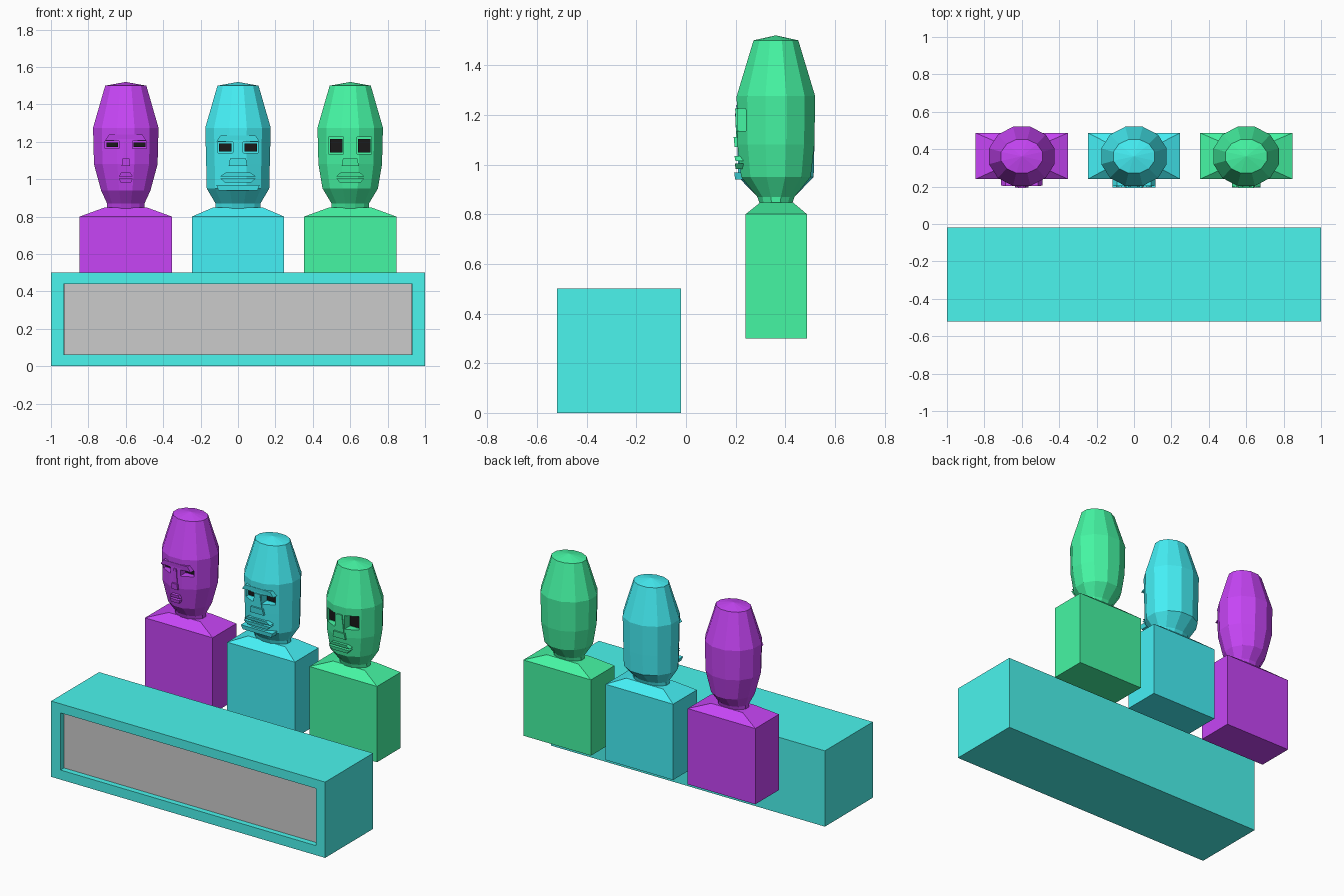
import bpy, bmesh, math

if "Cube" in bpy.data.objects:
    bpy.data.objects.remove(bpy.data.objects["Cube"])

def material(name, rgb):
    m = bpy.data.materials.new(name)
    m.diffuse_color = (*rgb, 1)
    m.use_nodes = True
    m.node_tree.nodes["Principled BSDF"].inputs["Base Color"].default_value = m.diffuse_color
    return m

def loft(name, rings, mat=None, peak=0):
    """Skin a stack of equal-count point rings; cap the ends, raising the top if peaked."""
    bm = bmesh.new()
    vs = [[bm.verts.new(p) for p in r] for r in rings]
    n = len(vs[0])
    for a, b in zip(vs, vs[1:]):
        for i in range(n):
            bm.faces.new((a[i], a[(i + 1) % n], b[(i + 1) % n], b[i]))
    bm.faces.new(vs[0][::-1])
    top = bm.faces.new(vs[-1])
    if peak:
        tip = bmesh.ops.poke(bm, faces=[top])["verts"][0]
        tip.co.z += peak
    bmesh.ops.recalc_face_normals(bm, faces=bm.faces)
    me = bpy.data.meshes.new(name)
    bm.to_mesh(me)
    bm.free()
    ob = bpy.data.objects.new(name, me)
    bpy.context.collection.objects.link(ob)
    if mat:
        me.materials.append(mat)
    return ob

def rect(cx, hw, y0, y1, z):
    return [(cx - hw, y0, z), (cx + hw, y0, z), (cx + hw, y1, z), (cx - hw, y1, z)]

def box(name, cx, hw, y0, y1, z0, z1, mat=None):
    return loft(name, [rect(cx, hw, y0, y1, z0), rect(cx, hw, y0, y1, z1)], mat)

def oval(cx, z, hw, hd):
    """Twelve-sided ring with flat front, back and sides."""
    k = math.cos(math.pi / 12)
    angles = [math.pi * (2 * i + 1) / 12 for i in range(12)]
    return [(cx + hw * math.cos(t) / k, 0.362 + hd * math.sin(t) / k, z) for t in angles]

def cut(target, cutter):
    m = target.modifiers.new("cut", 'BOOLEAN')
    m.operation, m.solver, m.object = 'DIFFERENCE', 'EXACT', cutter
    bpy.context.view_layer.objects.active = target
    bpy.ops.object.modifier_apply(modifier=m.name)
    bpy.data.objects.remove(cutter)

# Desk with recessed grey front panel
teal = material("teal", (0.07, 0.91, 0.85))
desk = box("desk", 0, 1, -0.52, -0.02, 0, 0.5, teal)
cut(desk, box("desk_cutter", 0, 0.932, -0.6, -0.47, 0.063, 0.44, teal))
box("desk_panel", 0, 0.931, -0.485, -0.465, 0.064, 0.439)

black = material("black", (0.01, 0.01, 0.01))

def bust(side, cx, rgb, neck, jaw, eye, nose, lip, brow):
    mat = material(side + "_color", rgb)

    def wedge(part, z0, w0, z1, w1, front):
        loft(f"{side}_{part}", [rect(cx, w0, front + 0.004, 0.245, z0),
                                rect(cx, w1, front, 0.245, z1)], mat)

    # Torso block with sloping shoulders
    loft(side + "_torso", [rect(cx, 0.247, 0.24, 0.487, 0.3), rect(cx, 0.247, 0.24, 0.487, 0.8),
                           rect(cx, neck + 0.015, 0.30, 0.43, 0.848)], mat)

    # Faceted head: neck, jaw, cheek, temple, crown and shallow peak
    rings = [(0.84, neck, 0.065), (0.87, neck, 0.075), jaw,
             (1.08, 0.17, 0.155), (1.275, 0.175, 0.158), (1.5, 0.11, 0.09)]
    head = loft(side + "_head", [oval(cx, *r) for r in rings], mat, peak=0.02)

    # Eye sockets with dark eyes inside
    ex, ew, ez0, ez1 = eye
    for s in (-1, 1):
        x = cx + s * ex
        cut(head, box("socket_cutter", x, ew, 0.1, 0.262, ez0, ez1, mat))
        box(side + "_eye", x, ew * 0.82, 0.252, 0.27, ez0 + 0.008, ez1 - 0.01, black)

    # Nose and bridge
    wedge("nose", 1.07, nose, 1.11, nose * 0.85, 0.192)
    wedge("nose_bridge", 1.11, nose * 0.65, ez1, nose * 0.4, 0.198)

    # Lips taper away from the mouth line
    wedge("upper_lip", 1.015, lip, 1.035, lip * 0.7, 0.195)
    wedge("lower_lip", 0.982, lip * 0.75, 1.005, lip, 0.196)

    # Overhanging brow
    if brow:
        wedge("brow", ez1 + 0.002, brow, ez1 + 0.035, brow * 0.8, 0.202)
    return wedge

bust("left", -0.6, (0.57, 0.06, 0.92), 0.10, (0.94, 0.132, 0.13),
     (0.073, 0.038, 1.165, 1.205), 0.022, 0.037, 0.11)
wedge = bust("middle", 0, (0.06, 0.87, 0.92), 0.12, (0.95, 0.167, 0.152),
             (0.068, 0.04, 1.14, 1.2), 0.05, 0.095, 0.115)
wedge("chin", 0.94, 0.105, 0.968, 0.115, 0.194)
bust("right", 0.6, (0.06, 0.92, 0.37), 0.10, (0.95, 0.148, 0.14),
     (0.075, 0.04, 1.135, 1.225), 0.046, 0.075, 0)
